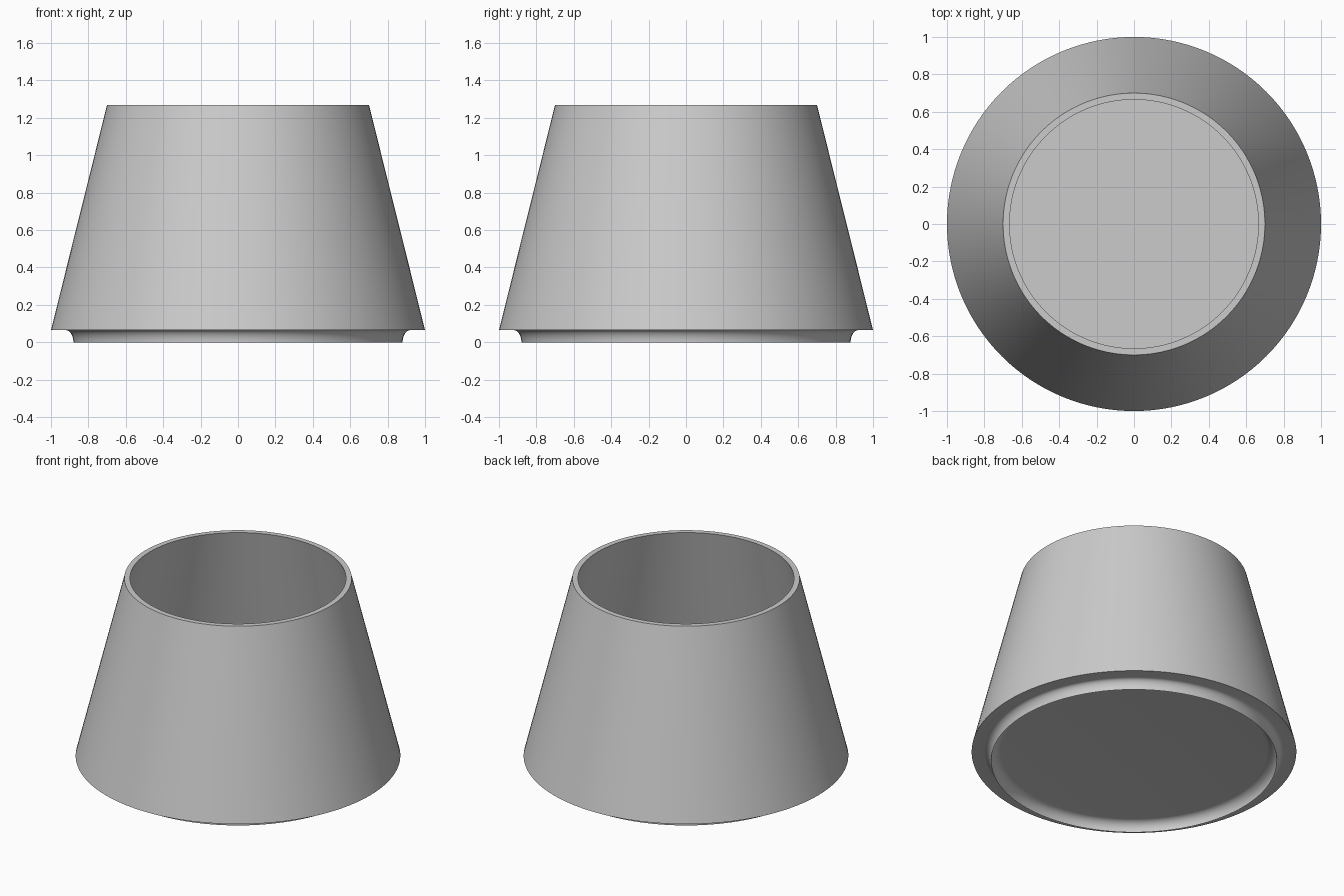
import bpy, bmesh, math

cube = bpy.data.objects.get("Cube")
if cube:
    bpy.data.objects.remove(cube, do_unlink=True)

SEGMENTS = 128
GREY = (0.6, 0.6, 0.6, 1.0)

grey = bpy.data.materials.new("plain grey")
grey.use_nodes = True
grey.diffuse_color = GREY
grey.node_tree.nodes["Principled BSDF"].inputs["Base Color"].default_value = GREY


def cove(start, end, steps=8):
    """Quarter curve, flat at start and upright at end."""
    (r0, z0), (r1, z1) = start, end
    angles = [i / steps * math.pi / 2 for i in range(steps + 1)]
    return [(r0 + (r1 - r0) * math.sin(a), z1 + (z0 - z1) * math.cos(a)) for a in angles]


def lathe(name, profile):
    """Spin a radius/height profile that starts and ends on the axis."""
    bm = bmesh.new()
    verts = [bm.verts.new((r, 0, z)) for r, z in profile]
    edges = [bm.edges.new(pair) for pair in zip(verts, verts[1:])]
    bmesh.ops.spin(bm, geom=verts + edges, cent=(0, 0, 0), axis=(0, 0, 1),
                   angle=math.tau, steps=SEGMENTS, use_duplicate=False)
    bmesh.ops.remove_doubles(bm, verts=bm.verts, dist=0.0001)
    bmesh.ops.recalc_face_normals(bm, faces=bm.faces)
    mesh = bpy.data.meshes.new(name)
    bm.to_mesh(mesh)
    bm.free()
    obj = bpy.data.objects.new(name, mesh)
    bpy.context.collection.objects.link(obj)
    mesh.materials.append(grey)
    bpy.ops.object.select_all(action="DESELECT")
    obj.select_set(True)
    bpy.context.view_layer.objects.active = obj
    bpy.ops.object.shade_smooth_by_angle(angle=math.radians(30))
    return obj


# Underside recess and coved foot ring
underside = [(0, 0.065)] + cove((0.82, 0.065), (0.88, 0))
foot_outside = cove((0.92, 0.065), (0.88, 0))[::-1][1:]
# Tapered wall, thin rim, hollow inside and floor
wall = [(1, 0.065), (0.7, 1.27), (0.665, 1.27), (0.955, 0.105), (0, 0.105)]

lathe("tapered_pot", underside + foot_outside + wall)
